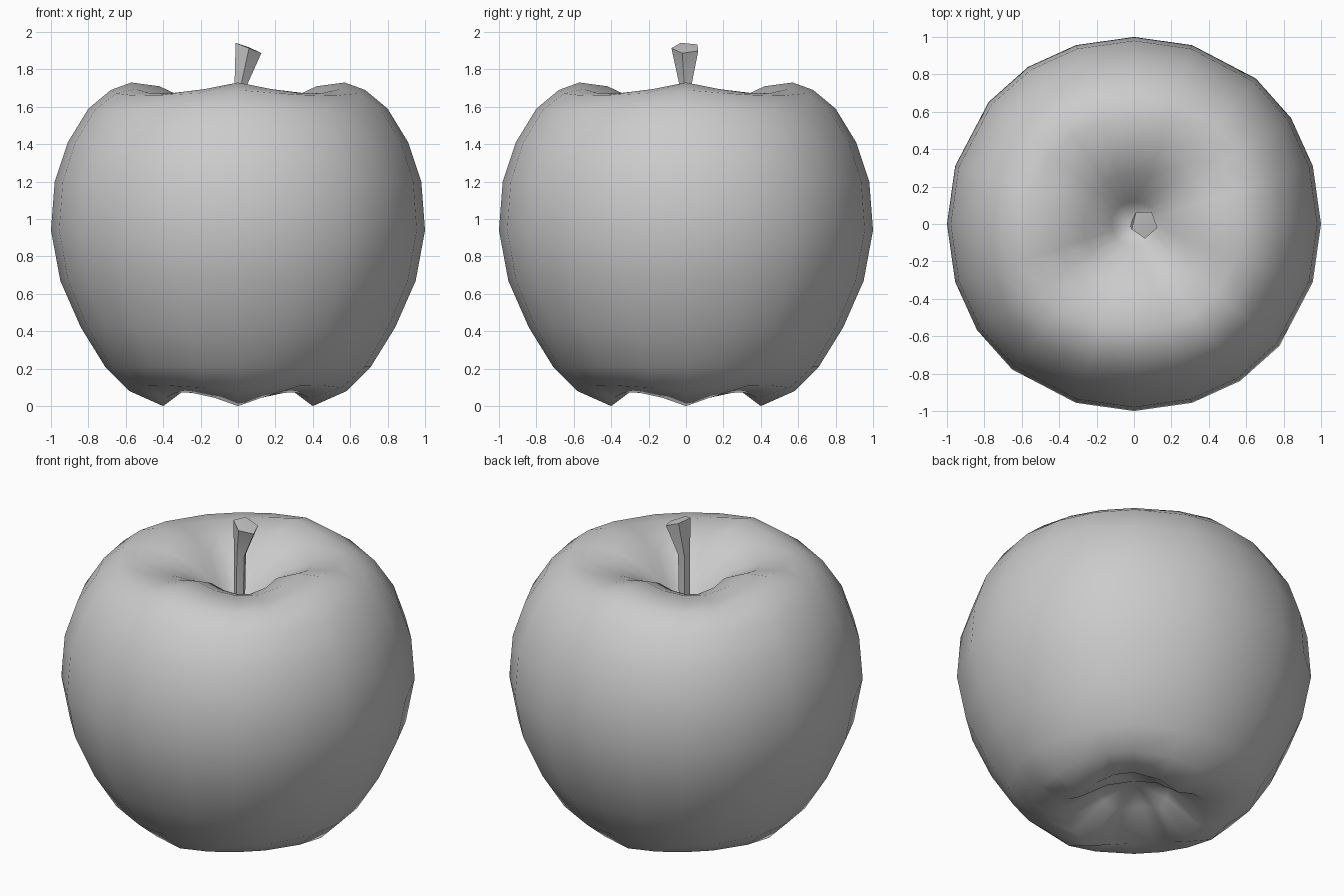
import bpy, bmesh, math
from mathutils import Vector

cube = bpy.data.objects.get("Cube")
if cube:
    bpy.data.objects.remove(cube)

grey = bpy.data.materials.new("plain_grey")
grey.use_nodes = True
grey.diffuse_color = (0.6, 0.6, 0.6, 1)
grey.node_tree.nodes["Principled BSDF"].inputs["Base Color"].default_value = (0.6, 0.6, 0.6, 1)


def loft(name, rings, start, end, sharp_angle):
    """Skin a stack of point rings and close each end with a fan to a point."""
    bm = bmesh.new()
    loops = [[bm.verts.new(p) for p in ring] for ring in rings]
    count = len(loops[0])
    low, high = bm.verts.new(start), bm.verts.new(end)
    for i in range(count):
        j = (i + 1) % count
        for a, b in zip(loops, loops[1:]):
            bm.faces.new((a[i], a[j], b[j], b[i]))
        bm.faces.new((low, loops[0][j], loops[0][i]))
        bm.faces.new((high, loops[-1][i], loops[-1][j]))
    bmesh.ops.recalc_face_normals(bm, faces=bm.faces)
    mesh = bpy.data.meshes.new(name)
    bm.to_mesh(mesh)
    bm.free()
    obj = bpy.data.objects.new(name, mesh)
    bpy.context.collection.objects.link(obj)
    mesh.materials.append(grey)
    bpy.ops.object.select_all(action="DESELECT")
    bpy.context.view_layer.objects.active = obj
    obj.select_set(True)
    bpy.ops.object.shade_smooth_by_angle(angle=math.radians(sharp_angle))
    return obj


# Fruit: four lobes on the axes; each profile row is radius, height, lift on the diagonals
profile = [
    (0.20, 0.15, 0.05), (0.40, 0.0, 0.075), (0.58, 0.08, 0.03), (0.71, 0.21, 0),
    (0.84, 0.42, 0), (0.95, 0.67, 0), (1.0, 0.94, 0), (0.98, 1.2, 0),
    (0.91, 1.41, 0), (0.80, 1.59, -0.01), (0.68, 1.69, -0.03),
    (0.57, 1.73, -0.06), (0.42, 1.71, -0.06), (0.27, 1.64, -0.05), (0.12, 1.47, 0),
]
angles = [math.radians(90 * q + a) for q in range(4) for a in (0, 18, 34, 50, 72)]
rings = []
for radius, height, lift in profile:
    ring = []
    for a in angles:
        lobe = abs(math.sin(2 * a))
        r = radius * (1 + 0.015 * lobe ** 2)
        ring.append((r * math.cos(a), r * math.sin(a), height + lift * lobe))
    rings.append(ring)
loft("fruit_body", rings, (0, 0, 0.25), (0, 0, 1.36), 180)

# Stem: five-sided, upright at the base, then flaring and leaning to the left
stem_path = [((0.01, 0, 1.34), 0.033, 0), ((0.015, 0, 1.72), 0.036, 0), ((0.055, 0, 1.915), 0.078, 0.38)]
stem_rings = []
for centre, radius, lean in stem_path:
    ring = []
    for i in range(5):
        a = math.tau * i / 5 + math.radians(-15)
        x, y = radius * math.cos(a), radius * math.sin(a)
        ring.append(Vector(centre) + Vector((x * math.cos(lean), y, -x * math.sin(lean))))
    stem_rings.append(ring)
loft("stem", stem_rings, (0.01, 0, 1.33), (0.055, 0, 1.92), 45)
